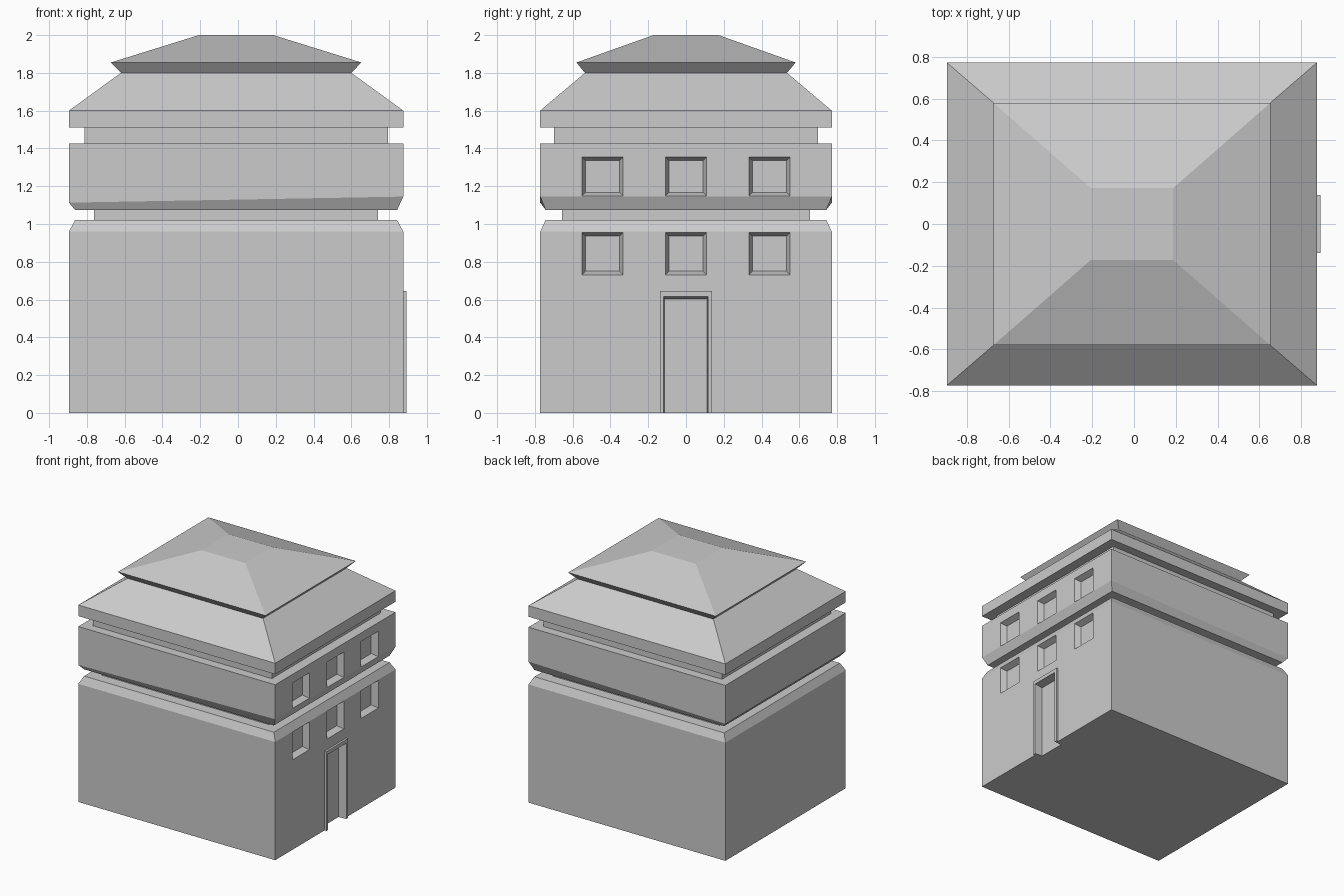
import bpy, bmesh

if "Cube" in bpy.data.objects:
    bpy.data.objects.remove(bpy.data.objects["Cube"])

CX = -0.01      # centre of the tower in x
FACE = 0.875    # plane of the windowed wall


def add_mesh(name, bm):
    bmesh.ops.recalc_face_normals(bm, faces=bm.faces)
    me = bpy.data.meshes.new(name)
    bm.to_mesh(me)
    bm.free()
    ob = bpy.data.objects.new(name, me)
    bpy.context.collection.objects.link(ob)
    return ob


def loft(bm, rings):
    """Skin a stack of four-cornered rings and cap both ends."""
    rings = [[bm.verts.new(p) for p in r] for r in rings]
    for a, b in zip(rings, rings[1:]):
        for i in range(4):
            j = (i + 1) % 4
            bm.faces.new((a[i], a[j], b[j], b[i]))
    bm.faces.new(rings[0])
    bm.faces.new(rings[-1])


def flat_ring(hx, hy, z, z_left=None):
    zl = z if z_left is None else z_left
    return [(CX - hx, -hy, zl), (CX + hx, -hy, z), (CX + hx, hy, z), (CX - hx, hy, zl)]


def wall_ring(x, y0, y1, z0, z1):
    return [(x, y0, z0), (x, y1, z0), (x, y1, z1), (x, y0, z1)]


def cut(ob, cutter):
    mod = ob.modifiers.new("openings", 'BOOLEAN')
    mod.operation = 'DIFFERENCE'
    mod.solver = 'EXACT'
    mod.object = cutter


# Tower: walls, grooves, eaves and two-tier roof as one stacked profile
W, D = 0.885, 0.772
profile = [
    (W, D, 0), (W, D, 0.96), (0.853, 0.743, 1.02),
    (0.752, 0.656, 1.02), (0.752, 0.656, 1.075), (0.853, 0.743, 1.075),
    (W, D, 1.145, 1.113), (W, D, 1.425),
    (0.803, 0.698, 1.425), (0.803, 0.698, 1.51), (W, D, 1.51),
    (W, D, 1.60), (0.61, 0.535, 1.80),
    (0.663, 0.58, 1.855), (0.197, 0.172, 2.0),
]
bm = bmesh.new()
loft(bm, [flat_ring(*p) for p in profile])
tower = add_mesh("tower", bm)

# Window openings, tapering inwards
bm = bmesh.new()
for z0, z1 in ((0.73, 0.956), (1.148, 1.355)):
    for yc in (-0.442, 0, 0.442):
        y0, y1, t = yc - 0.11, yc + 0.11, 0.02
        loft(bm, [wall_ring(FACE + 0.03, y0, y1, z0, z1),
                  wall_ring(FACE + 0.001, y0, y1, z0, z1),
                  wall_ring(FACE - 0.05, y0 + t, y1 - t, z0 + t, z1 - t)])
window_cutter = add_mesh("window_cutter", bm)

# Doorway opening
bm = bmesh.new()
loft(bm, [wall_ring(0.93, -0.118, 0.116, -0.05, 0.615),
          wall_ring(0.891, -0.118, 0.116, -0.05, 0.615),
          wall_ring(0.825, -0.113, 0.111, -0.05, 0.603)])
door_cutter = add_mesh("door_cutter", bm)

# Raised frame around the door
bm = bmesh.new()
loft(bm, [wall_ring(0.87, -0.138, 0.138, 0, 0.645),
          wall_ring(0.892, -0.138, 0.138, 0, 0.645)])
door_frame = add_mesh("door_frame", bm)

cut(tower, window_cutter)
cut(tower, door_cutter)
cut(door_frame, door_cutter)
for c in (window_cutter, door_cutter):
    c.hide_render = True
    c.hide_set(True)
